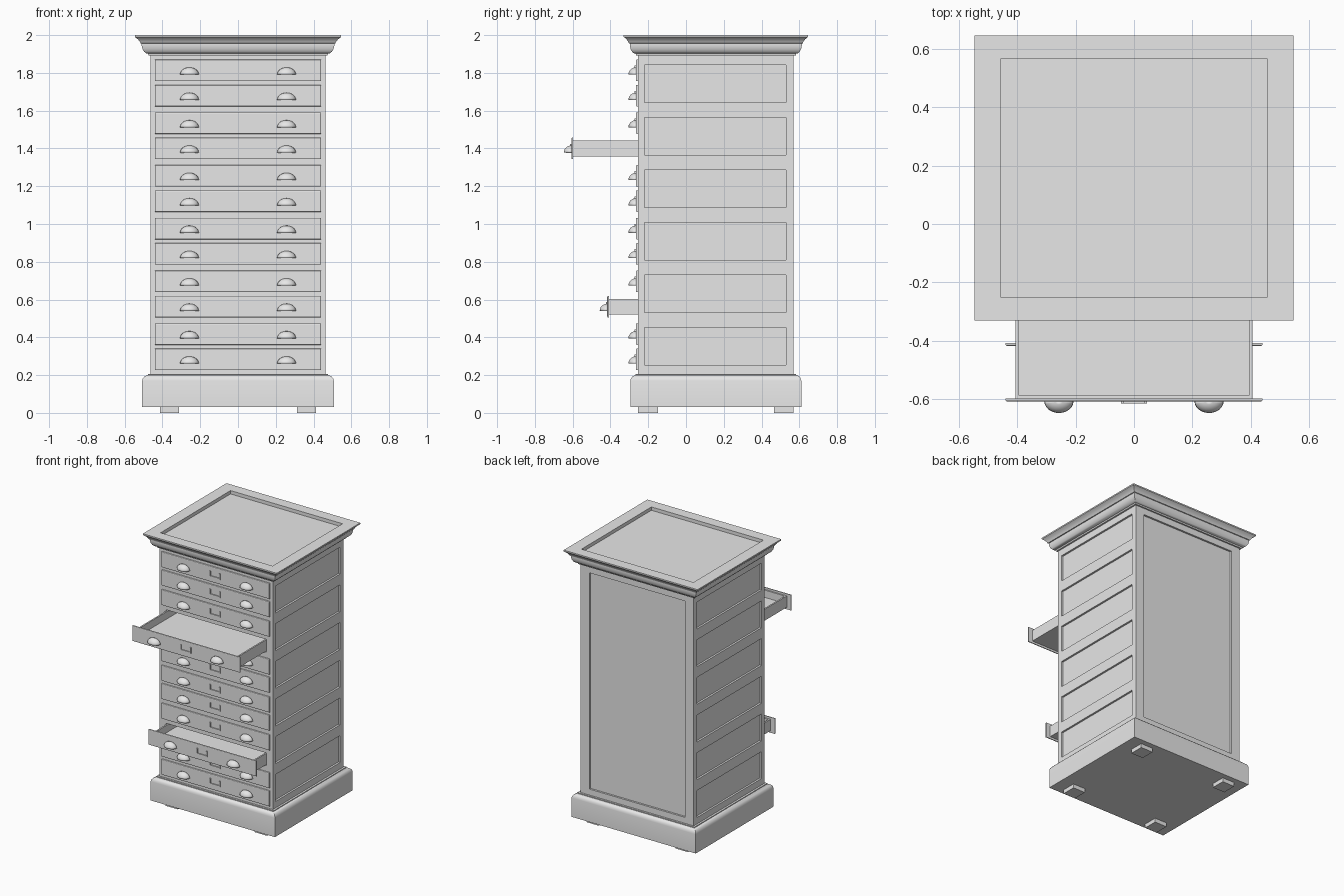
import bpy, bmesh
from mathutils import Matrix, Vector

cube = bpy.data.objects.get("Cube")
if cube:
    bpy.data.objects.remove(cube, do_unlink=True)

grey = bpy.data.materials.new("plain_grey")
grey.use_nodes = True
grey.diffuse_color = (0.8, 0.8, 0.8, 1)
grey.node_tree.nodes["Principled BSDF"].inputs["Base Color"].default_value = (0.8, 0.8, 0.8, 1)

CY = 0.158            # middle of the cabinet in y
HX, HY = 0.462, 0.412  # half width and half depth of the cabinet body
FRONT, BACK = CY - HY, CY + HY


def box(bm, x, y, z):
    """Add a box given its (low, high) range on each axis."""
    size = Vector((x[1] - x[0], y[1] - y[0], z[1] - z[0]))
    mid = Vector((sum(x), sum(y), sum(z))) / 2
    bmesh.ops.create_cube(bm, size=1, matrix=Matrix.LocRotScale(mid, None, size))


def finish(name, bm, smooth=False):
    """Turn a bmesh into a named object with the grey material."""
    bmesh.ops.recalc_face_normals(bm, faces=bm.faces)
    mesh = bpy.data.meshes.new(name)
    bm.to_mesh(mesh)
    bm.free()
    mesh.materials.append(grey)
    ob = bpy.data.objects.new(name, mesh)
    bpy.context.collection.objects.link(ob)
    if smooth:
        bpy.ops.object.select_all(action='DESELECT')
        ob.select_set(True)
        bpy.context.view_layer.objects.active = ob
        bpy.ops.object.shade_smooth_by_angle(angle=0.6)
    return ob


def moulding(name, profile):
    """Loft rectangular rings; each profile point is (offset from body, z)."""
    bm = bmesh.new()
    rings = []
    for o, z in profile:
        hx, hy = HX + o, HY + o * 0.9
        rings.append([bm.verts.new((sx * hx, CY + sy * hy, z))
                      for sx, sy in ((-1, -1), (1, -1), (1, 1), (-1, 1))])
    for a, b in zip(rings, rings[1:]):
        for i in range(4):
            j = (i + 1) % 4
            bm.faces.new((a[i], a[j], b[j], b[i]))
    bm.faces.new(rings[0])
    bm.faces.new(rings[-1])
    finish(name, bm, smooth=True)


# Plinth with rounded shoulder, and cornice with sunken top
moulding("plinth", [(0.045, 0.03), (0.045, 0.17), (0.042, 0.182), (0.034, 0.192),
                    (0.022, 0.198), (0.015, 0.2), (0.015, 0.206), (-0.01, 0.206)])
moulding("cornice", [(-0.01, 1.892), (0.012, 1.892), (0.014, 1.902), (0.025, 1.904),
                     (0.036, 1.913), (0.044, 1.927), (0.048, 1.945), (0.048, 1.955),
                     (0.054, 1.957), (0.058, 1.966), (0.068, 1.978), (0.078, 1.986),
                     (0.084, 1.99), (0.084, 2.0), (-0.005, 2.0), (-0.005, 1.975)])

# Feet
bm = bmesh.new()
for sx in (-1, 1):
    for y in (FRONT, BACK - 0.105):
        box(bm, sorted((sx * 0.313, sx * 0.414)), (y, y + 0.105), (0, 0.035))
finish("feet", bm)

# Drawer centre heights, from the top down, in pairs
drawer_z = [z - 0.2792 * k for k in range(6) for z in (1.813, 1.679)]

# Body with drawer openings, side panels and back panel cut out
bm = bmesh.new()
box(bm, (-HX, HX), (FRONT, BACK), (0.2, 1.9))
body = finish("cabinet_body", bm)
bm = bmesh.new()
for z in drawer_z:
    box(bm, (-0.41, 0.41), (FRONT - 0.1, BACK - 0.06), (z - 0.047, z + 0.047))
for k in range(6):
    top = 1.842 - 0.278 * k
    for sx in (-1, 1):
        box(bm, sorted((sx * (HX - 0.014), sx * 0.6)), (-0.22, 0.53), (top - 0.198, top))
box(bm, (-0.39, 0.39), (BACK - 0.014, BACK + 0.1), (0.25, 1.845))
cutter = finish("panel_cutter", bm)
cutter.hide_render = True
cutter.hide_viewport = True
cut = body.modifiers.new("cut_panels", 'BOOLEAN')
cut.operation = 'DIFFERENCE'
cut.solver = 'EXACT'
cut.object = cutter

# Cup pull: quarter ellipsoid shell, shared by all drawers
bm = bmesh.new()
bmesh.ops.create_uvsphere(bm, u_segments=24, v_segments=12, radius=1)
bmesh.ops.delete(bm, geom=[v for v in bm.verts if v.co.z < -0.01 or v.co.y > 0.01], context='VERTS')
bmesh.ops.scale(bm, vec=(0.05, 0.04, 0.038), verts=bm.verts)
pull = finish("cup_pull", bm, smooth=True)
pull_mesh = pull.data
bpy.data.objects.remove(pull)


def drawer(number, z, pull_out):
    face = FRONT - 0.011 - pull_out   # front surface of the drawer
    # Lipped drawer front with bevelled outer edges
    bm = bmesh.new()
    box(bm, (-0.44, 0.44), (face, face + 0.01), (z - 0.057, z + 0.057))
    rim = [e for e in bm.edges if all(v.co.y < face + 0.001 for v in e.verts)]
    bmesh.ops.bevel(bm, geom=rim, offset=0.005, segments=2, profile=0.5, affect='EDGES')
    finish(f"drawer_front_{number}", bm)
    # Open tray
    bm = bmesh.new()
    near, far = face + 0.009, face + 0.75
    low, high = z - 0.042, z + 0.042
    box(bm, (-0.4, 0.4), (near, far), (low, low + 0.03))
    for sx in (-1, 1):
        box(bm, sorted((sx * 0.394, sx * 0.405)), (near, far), (low, high))
    for y in (near, far - 0.011):
        box(bm, (-0.395, 0.395), (y, y + 0.011), (low, high))
    finish(f"drawer_tray_{number}", bm)
    # U-shaped label holder
    bm = bmesh.new()
    ys = (face - 0.007, face + 0.001)
    box(bm, (-0.044, 0.044), ys, (z - 0.018, z - 0.009))
    for sx in (-1, 1):
        box(bm, sorted((sx * 0.036, sx * 0.044)), ys, (z - 0.01, z + 0.025))
    finish(f"label_holder_{number}", bm)
    # Pair of cup pulls
    for side, sx in (("left", 1), ("right", -1)):
        ob = bpy.data.objects.new(f"cup_pull_{number}_{side}", pull_mesh)
        ob.location = (sx * 0.257, face, z - 0.022)
        bpy.context.collection.objects.link(ob)
        shell = ob.modifiers.new("thickness", 'SOLIDIFY')
        shell.thickness = 0.004
        shell.offset = -1


# Twelve drawers, two of them pulled out
pulled = {4: 0.342, 10: 0.152}
for n, z in enumerate(drawer_z, 1):
    drawer(n, z, pulled.get(n, 0))
